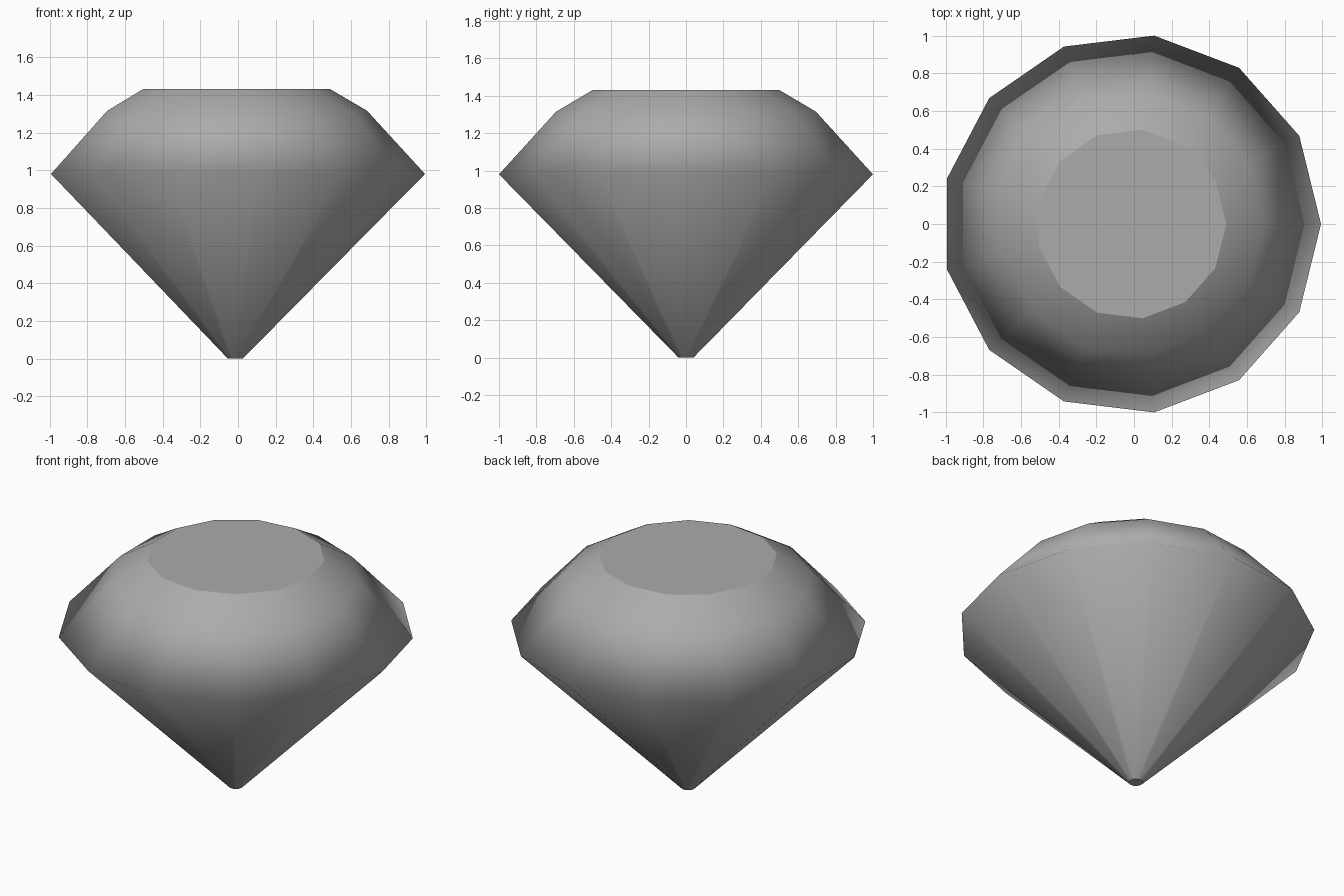
import bpy
import bmesh
import math

default = bpy.data.objects.get("Cube")
if default:
    bpy.data.objects.remove(default, do_unlink=True)

SIDES = 13
SHIFT = -0.0146  # centres the odd-sided outline between its point and its flat

# Radius and height of each ring, from the tip up to the table
PROFILE = [(0.04, 0.0), (1.007, 0.98), (0.70, 1.315), (0.504, 1.43)]

# Single stone colour
stone = bpy.data.materials.new("stone_grey")
stone.use_nodes = True
colour = (0.41, 0.41, 0.41, 1.0)
stone.diffuse_color = colour
stone.node_tree.nodes["Principled BSDF"].inputs["Base Color"].default_value = colour


def ring(bm, radius, height):
    """One ring of vertices with a point on +x."""
    angles = [math.tau * i / SIDES for i in range(SIDES)]
    return [bm.verts.new((SHIFT + radius * math.cos(a), radius * math.sin(a), height))
            for a in angles]


# Cut gem: pavilion, two crown tiers, table and tip cap
bm = bmesh.new()
rings = [ring(bm, r, z) for r, z in PROFILE]
for low, high in zip(rings, rings[1:]):
    for i in range(SIDES):
        j = (i + 1) % SIDES
        bm.faces.new((low[i], low[j], high[j], high[i])).smooth = True

# Flat caps with crisp borders
for cap in (list(reversed(rings[0])), rings[-1]):
    face = bm.faces.new(cap)
    for edge in face.edges:
        edge.smooth = False
bm.normal_update()

mesh = bpy.data.meshes.new("cut_gem")
bm.to_mesh(mesh)
bm.free()
mesh.materials.append(stone)
gem = bpy.data.objects.new("cut_gem", mesh)
bpy.context.collection.objects.link(gem)

# Soft shading across the girdle, led by the large facets
weighted = gem.modifiers.new("facet_shading", "WEIGHTED_NORMAL")
weighted.mode = "FACE_AREA"
weighted.weight = 50
weighted.keep_sharp = True
